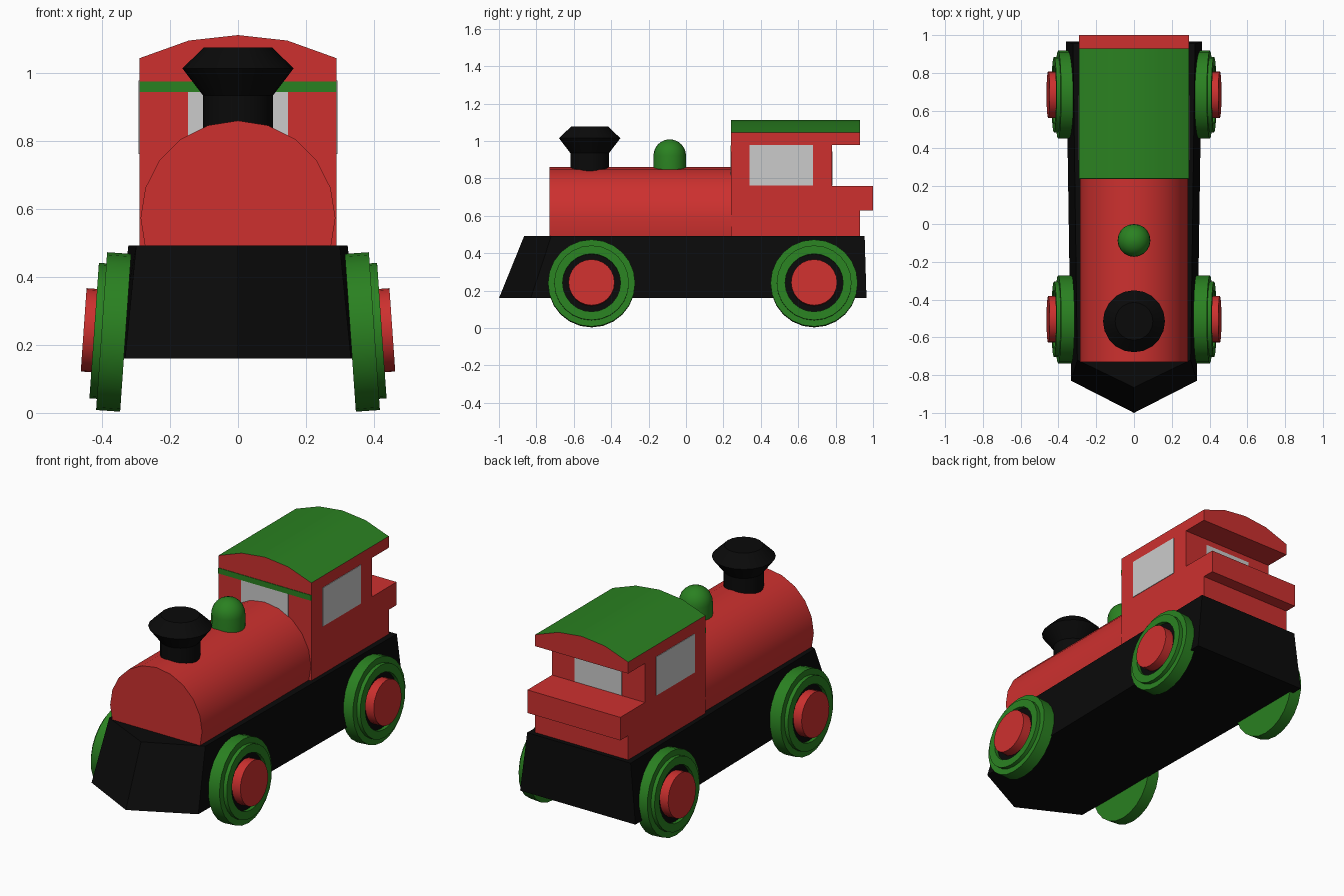
import bpy, bmesh
from math import sin, cos, pi, radians
from mathutils import Matrix, Vector

if "Cube" in bpy.data.objects:
    bpy.data.objects.remove(bpy.data.objects["Cube"])


def material(name, rgb):
    m = bpy.data.materials.new(name)
    m.diffuse_color = (*rgb, 1)
    m.use_nodes = True
    m.node_tree.nodes["Principled BSDF"].inputs["Base Color"].default_value = m.diffuse_color
    return m


RED = material("red paint", (0.61, 0.03, 0.028))
GREEN = material("green paint", (0.023, 0.22, 0.015))
BLACK = material("black paint", (0.003, 0.003, 0.003))


def finish(name, bm, mats, smooth=None):
    bmesh.ops.recalc_face_normals(bm, faces=bm.faces)
    me = bpy.data.meshes.new(name)
    bm.to_mesh(me)
    bm.free()
    for m in mats:
        me.materials.append(m)
    ob = bpy.data.objects.new(name, me)
    bpy.context.collection.objects.link(ob)
    if smooth:
        bpy.ops.object.select_all(action='DESELECT')
        ob.select_set(True)
        bpy.context.view_layer.objects.active = ob
        bpy.ops.object.shade_smooth_by_angle(angle=radians(smooth))
    return ob


def loft(name, ring_a, ring_b, mats, smooth=None, pick=None):
    """Closed solid between two matching outlines; pick(face) chooses the material slot."""
    bm = bmesh.new()
    a = [bm.verts.new(p) for p in ring_a]
    b = [bm.verts.new(p) for p in ring_b]
    bm.faces.new(a)
    bm.faces.new(b)
    for i in range(len(a)):
        j = (i + 1) % len(a)
        bm.faces.new((a[i], a[j], b[j], b[i]))
    bmesh.ops.recalc_face_normals(bm, faces=bm.faces)
    if pick:
        for f in bm.faces:
            f.material_index = pick(f)
    return finish(name, bm, mats, smooth)


def box(name, lo, hi, mats):
    (x0, y0, z0), (x1, y1, z1) = lo, hi
    outline = [(x0, y0), (x1, y0), (x1, y1), (x0, y1)]
    return loft(name, [(x, y, z0) for x, y in outline], [(x, y, z1) for x, y in outline], mats)


def lathe(name, profile, sides, mat, matrix, smooth=40):
    """Turn (radius, height) points around local z and cap both ends."""
    bm = bmesh.new()
    rings = []
    for r, h in profile:
        rings.append([bm.verts.new((r * cos(2 * pi * i / sides), r * sin(2 * pi * i / sides), h))
                      for i in range(sides)])
    for a, b in zip(rings, rings[1:]):
        for i in range(sides):
            j = (i + 1) % sides
            bm.faces.new((a[i], a[j], b[j], b[i]))
    bm.faces.new(rings[0])
    bm.faces.new(rings[-1])
    bm.transform(matrix)
    return finish(name, bm, [mat], smooth)


# chassis with pointed, sloping front and slightly flared sides
def deck(front_w, back_w, shoulder, tip, back, z):
    return [(-front_w, shoulder, z), (0, tip, z), (front_w, shoulder, z),
            (back_w, back, z), (-back_w, back, z)]


loft("chassis", deck(0.333, 0.36, -0.83, -1.0, 0.965, 0.16),
     deck(0.30, 0.323, -0.72, -0.865, 0.955, 0.493), [BLACK])

# boiler: upper part of a 20-sided cylinder
arc = [(0.287 * sin(radians(a)), 0.574 + 0.287 * cos(radians(a))) for a in range(-108, 109, 18)]
loft("boiler", [(x, -0.73, z) for x, z in arc], [(x, 0.25, z) for x, z in arc], [RED], 30)

# cab body from its side outline, with rear ledge and recess
side = [(0.24, 0.49), (0.93, 0.49), (0.93, 0.63), (1.0, 0.63), (1.0, 0.76),
        (0.78, 0.76), (0.78, 0.98), (0.24, 0.98)]
loft("cab", [(-0.29, y, z) for y, z in side], [(0.29, y, z) for y, z in side], [RED])

# arched roof overhanging the recess, green on top only
arch = [(-0.29, 0.98), (0.29, 0.98), (0.29, 1.045), (0.145, 1.097),
        (0, 1.113), (-0.145, 1.097), (-0.29, 1.045)]
loft("roof", [(x, 0.24, z) for x, z in arch], [(x, 0.93, z) for x, z in arch],
     [RED, GREEN], 30, lambda f: int(f.normal.z > 0.5))

# green stripe and window panes
box("front_stripe", (-0.29, 0.237, 0.945), (0.29, 0.245, 0.976), [GREEN])
box("front_window", (-0.147, 0.237, 0.76), (0.147, 0.245, 0.945), [])
box("rear_window", (-0.147, 0.775, 0.762), (0.147, 0.783, 0.945), [])
for s, label in ((1, "right"), (-1, "left")):
    xs = sorted((s * 0.285, s * 0.293))
    box(label + "_window", (xs[0], 0.34, 0.762), (xs[1], 0.68, 0.98), [])

# chimney and steam dome
lathe("chimney", [(0.103, 0.80), (0.103, 0.935), (0.164, 1.015), (0.10, 1.077)], 20, BLACK,
      Matrix.Translation((0, -0.515, 0)), 30)
dome = [(0.087, 0.80)] + [(0.087 * cos(radians(a)), 0.922 + 0.087 * sin(radians(a)))
                          for a in (0, 15, 30, 45, 60, 75, 87)]
lathe("steam_dome", dome, 20, GREEN, Matrix.Translation((0, -0.087, 0)))

# cambered wheels: stepped green rim, black dish, red hub
rim = [(0.233, 0), (0.233, 0.071), (0.2, 0.071), (0.2, 0.093), (0.155, 0.093), (0.155, 0.06)]
for s, side_name in ((1, "right"), (-1, "left")):
    for y, end in ((-0.505, "front"), (0.685, "rear")):
        m = Matrix.Translation((s * 0.331, y, 0.236)) @ Matrix.Rotation(s * radians(86), 4, 'Y')
        tag = f"{end}_{side_name}_"
        lathe(tag + "wheel", rim, 24, GREEN, m)
        lathe(tag + "dish", [(0.155, 0.055), (0.155, 0.072)], 24, BLACK, m)
        lathe(tag + "hub", [(0.123, 0.06), (0.123, 0.124)], 24, RED, m)
